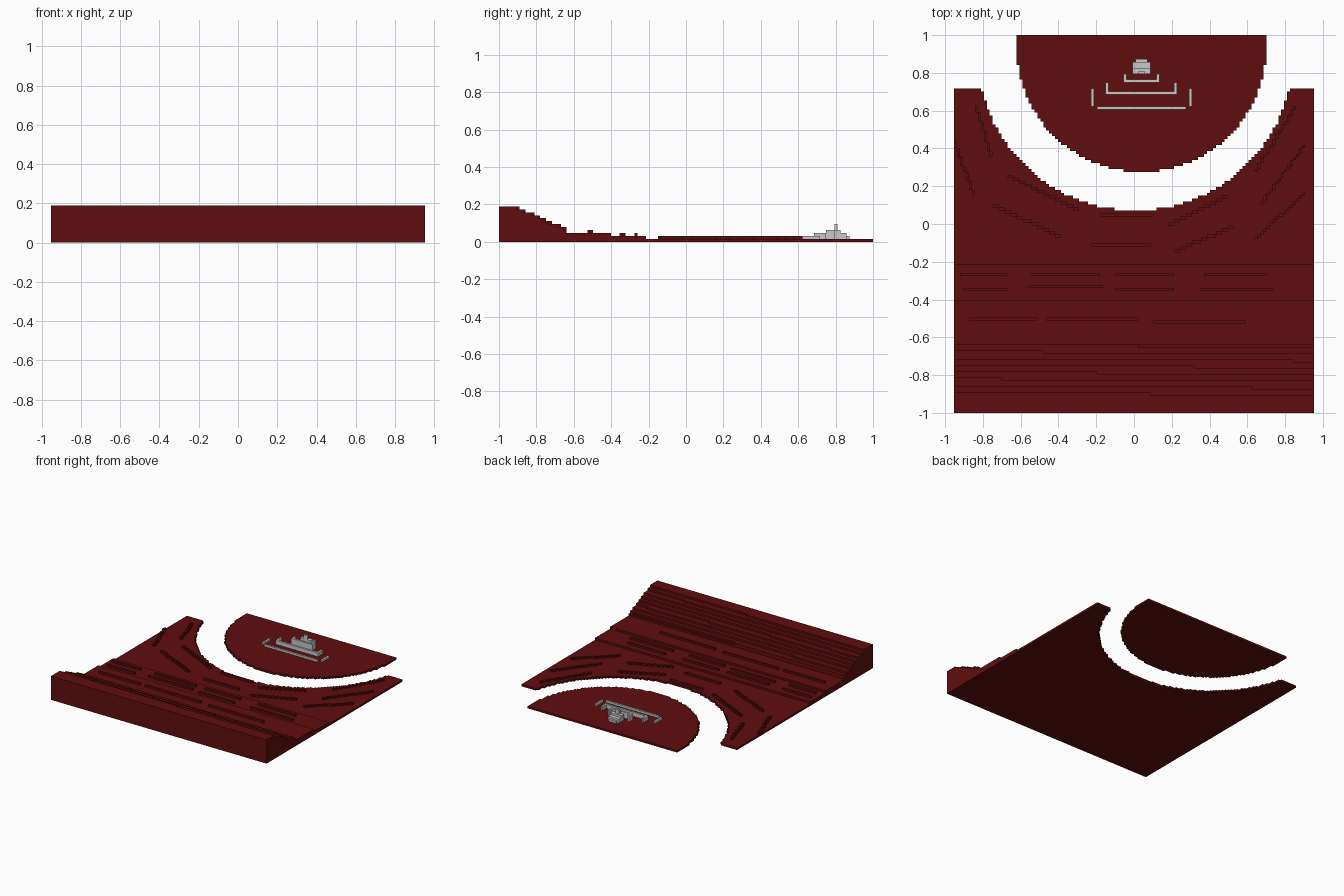
import bpy, bmesh, math

if "Cube" in bpy.data.objects:
    bpy.data.objects.remove(bpy.data.objects["Cube"], do_unlink=True)

V = 2 / 127              # size of one block
NX, NY = 121, 127        # blocks across and deep
X0, Y0 = -NX * V / 2, -1.0


def material(name, rgb):
    m = bpy.data.materials.new(name)
    m.use_nodes = True
    m.diffuse_color = (*rgb, 1)
    m.node_tree.nodes["Principled BSDF"].inputs["Base Color"].default_value = (*rgb, 1)
    return m


RED = material("dark red", (0.118, 0.0042, 0.0045))
GREY = material("light grey", (0.58, 0.58, 0.58))


def prism(bm, pts, z0, z1):
    """Extrude an outline given in block units from layer z0 to layer z1."""
    clean = [p for k, p in enumerate(pts) if p != pts[k - 1]]
    low = [bm.verts.new((X0 + x * V, Y0 + y * V, z0 * V)) for x, y in clean]
    high = [bm.verts.new((v.co.x, v.co.y, z1 * V)) for v in low]
    bm.faces.new(low[::-1])
    bm.faces.new(high)
    for k in range(len(low)):
        bm.faces.new((low[k - 1], low[k], high[k], high[k - 1]))


def box(bm, x0, x1, y0, y1, z0, z1):
    prism(bm, [(x0, y0), (x1, y0), (x1, y1), (x0, y1)], z0, z1)


def finish(bm, name, mat):
    bmesh.ops.recalc_face_normals(bm, faces=bm.faces)
    me = bpy.data.meshes.new(name)
    bm.to_mesh(me)
    bm.free()
    me.materials.append(mat)
    ob = bpy.data.objects.new(name, me)
    bpy.context.collection.objects.link(ob)
    return ob


def arc_steps(cx, cy, r, j0, j1):
    """Stepped lower arc, running from upper left round to upper right."""
    left, right = [], []
    for j in range(j1 - 1, j0 - 1, -1):
        w = round(math.sqrt(max(r * r - (cy - j - 0.5) ** 2, 0)))
        left += [(cx - w, j + 1), (cx - w, j)]
        right += [(cx + w, j + 1), (cx + w, j)]
    return left + right[::-1]


# Main ground with a round bay cut into its back edge
bm = bmesh.new()
bay = arc_steps(61, 121, 53, 68, 109)
prism(bm, [(0, 109)] + [(0, 0), (NX, 0), (NX, 109)] + bay[::-1], 0, 1)
finish(bm, "ground", RED)

# Half round island inside the bay
bm = bmesh.new()
prism(bm, arc_steps(63, 123, 42, 81, 127), 0, 1)
finish(bm, "island", RED)

# Straight terraces
bm = bmesh.new()
for layer, depth in ((1, 50), (2, 38), (3, 23)):
    box(bm, 0, NX, 0, depth, layer, layer + 1)
finish(bm, "terraces", RED)

# Hillside steps, each one block shallower to the right of its break
bm = bmesh.new()
hill = [(23, 62), (21, 30), (18, 114), (16, 81), (14, 48), (12, 16), (9, 100), (7, 66)]
for k, (d, brk) in enumerate(hill):
    prism(bm, [(0, 0), (NX, 0), (NX, d - 1), (brk, d - 1), (brk, d), (0, d)], 4 + k, 5 + k)
finish(bm, "hillside_steps", RED)


def cell(x, y):
    return math.floor((x - X0) / V), math.floor((y - Y0) / V)


def ridge(bm, xa, ya, xb, yb):
    """One block wide wall, stepped where it runs diagonally."""
    (ia, ja), (ib, jb) = cell(xa, ya), cell(xb, yb)
    n = max(abs(ib - ia), abs(jb - ja))
    cells = [(round(ia + (ib - ia) * t / n), round(ja + (jb - ja) * t / n)) for t in range(n + 1)]
    axis = 1 if abs(ib - ia) >= abs(jb - ja) else 0
    runs = {}
    for c in cells:
        runs.setdefault(c[axis], []).append(c)
    base = 3 if ja < 38 else 2 if ja < 50 else 1
    for run in runs.values():
        xs, ys = [c[0] for c in run], [c[1] for c in run]
        box(bm, min(xs), max(xs) + 1, min(ys), max(ys) + 1, base, base + 1)


# Seating rows: straight ones as y, x start, x end
bm = bmesh.new()
for y, xa, xb in (
        (-0.26, -0.92, -0.67), (-0.26, -0.54, -0.19), (-0.26, -0.10, 0.21), (-0.26, 0.38, 0.70),
        (-0.34, -0.90, -0.67), (-0.325, -0.55, -0.17), (-0.34, -0.10, 0.21), (-0.34, 0.37, 0.72),
        (-0.50, -0.87, -0.52), (-0.50, -0.46, 0.02), (-0.515, 0.115, 0.58),
        (0.045, -0.175, 0.10), (-0.115, -0.22, 0.08)):
    ridge(bm, xa, y, xb, y)
finish(bm, "straight_seat_rows", RED)

# Seating rows angled around the bay
bm = bmesh.new()
for ends in (
        (-0.84, 0.61, -0.76, 0.36), (-0.94, 0.42, -0.855, 0.16),
        (-0.66, 0.25, -0.30, 0.075), (-0.74, 0.09, -0.395, -0.07),
        (0.195, 0.0, 0.495, 0.14), (0.215, -0.145, 0.515, -0.02),
        (0.645, 0.28, 0.845, 0.615), (0.675, 0.105, 0.90, 0.41),
        (0.645, -0.08, 0.905, 0.155)):
    ridge(bm, *ends)
finish(bm, "angled_seat_rows", RED)

# Stage walls: half width, side offset, front row, back row, top layer
C = 63
bm = bmesh.new()
for half, side, j0, js, j1, top in (
        (15, 16, 102, 103, 109, 2), (11, 11, 107, 107, 111, 3), (5, 5, 111, 111, 114, 4)):
    box(bm, C - half, C + half, j0, j0 + 1, 1, top)
    box(bm, C - side - 1, C - side, js, j1, 1, top)
    box(bm, C + side, C + side + 1, js, j1, 1, top)
finish(bm, "stage_walls", GREY)

# Stepped stage block with a short tower at its front
bm = bmesh.new()
box(bm, C - 3, C + 3, 114, 118, 1, 2)
box(bm, C - 2, C + 2, 118, 119, 1, 2)
box(bm, C - 3, C + 3, 114, 118, 2, 3)
box(bm, C - 3, C + 3, 114, 116, 3, 4)
box(bm, C - 1, C + 1, 114, 115, 4, 6)
finish(bm, "stage_block", GREY)
